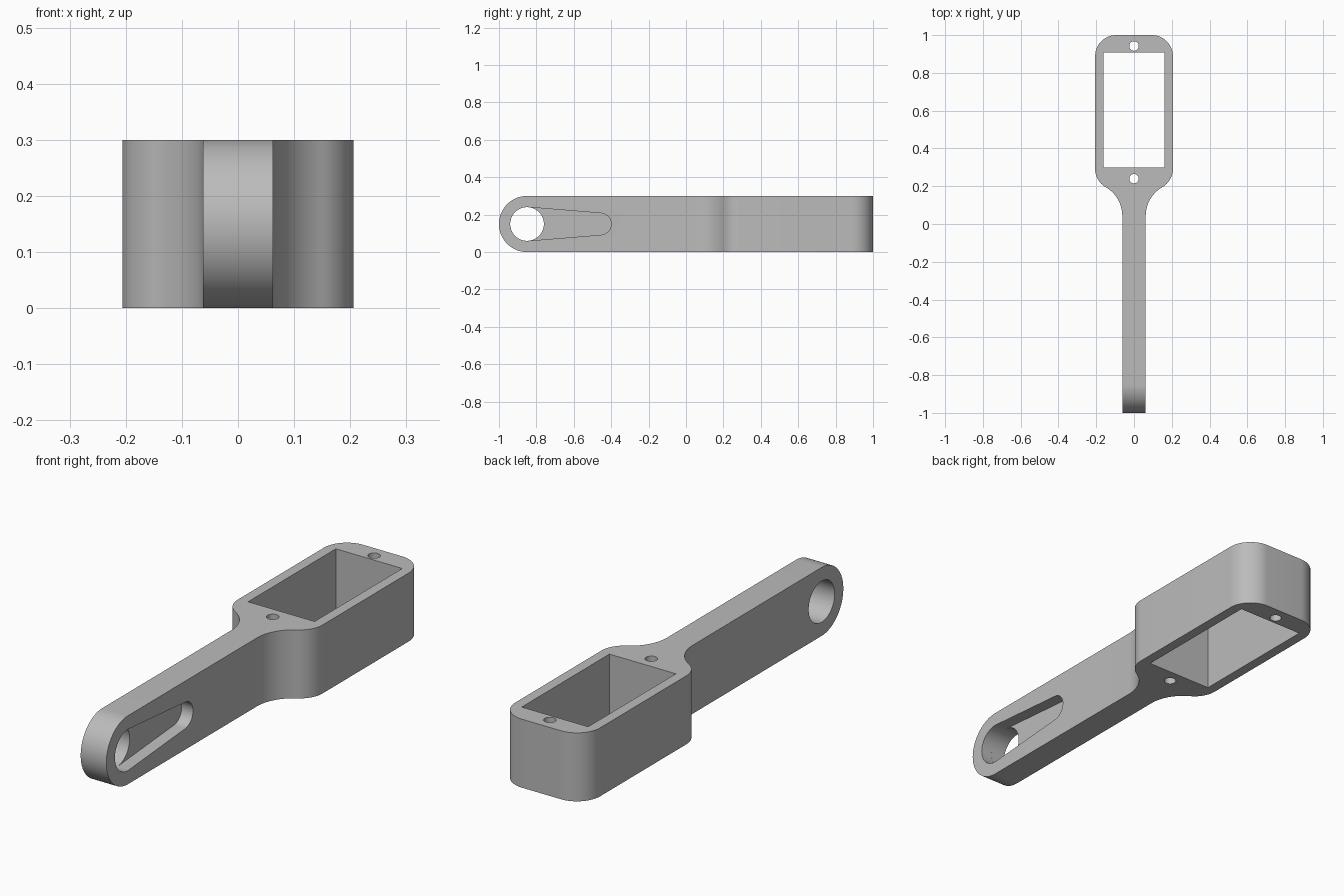
import bpy, bmesh, math
from mathutils import Vector

if "Cube" in bpy.data.objects:
    bpy.data.objects.remove(bpy.data.objects["Cube"])

grey = bpy.data.materials.new("grey plastic")
grey.diffuse_color = (0.5, 0.5, 0.5, 1)
grey.use_nodes = True
grey.node_tree.nodes["Principled BSDF"].inputs["Base Color"].default_value = grey.diffuse_color


def arc(cx, cy, r, a0, a1, n=16):
    """Points along an arc, angles in degrees."""
    angles = [math.radians(a0 + (a1 - a0) * i / n) for i in range(n + 1)]
    return [(cx + r * math.cos(a), cy + r * math.sin(a)) for a in angles]


def prism(name, profile, axis, lo, hi):
    """Extrude a closed profile: (x, y) along z, or (y, z) along x."""
    place = (lambda u, v, w: (u, v, w)) if axis == "z" else (lambda u, v, w: (w, u, v))
    bm = bmesh.new()
    face = bm.faces.new([bm.verts.new(place(u, v, lo)) for u, v in profile])
    out = bmesh.ops.extrude_face_region(bm, geom=[face])
    shift = Vector(place(0, 0, hi - lo))
    bmesh.ops.translate(bm, vec=shift, verts=[v for v in out["geom"] if isinstance(v, bmesh.types.BMVert)])
    bmesh.ops.recalc_face_normals(bm, faces=bm.faces)
    mesh = bpy.data.meshes.new(name)
    bm.to_mesh(mesh)
    bm.free()
    mesh.materials.append(grey)
    obj = bpy.data.objects.new(name, mesh)
    bpy.context.collection.objects.link(obj)
    return obj


# Dimensions
H, BAR, HEAD, R = 0.30, 0.062, 0.206, 0.112
INNER = HEAD - R

# Plan outline: handle, flared shoulder, rounded head (right half, then mirrored)
theta = math.radians(60)
flare = (INNER - BAR + R * math.cos(theta)) / (1 - math.cos(theta))
flare_y = 0.292 - (flare + R) * math.sin(theta)
half = [(BAR, -1.0)]
half += arc(BAR + flare, flare_y, flare, 180, 120)
half += arc(INNER, 0.292, R, -60, 0)[1:]
half += arc(INNER, 1 - R, R, 0, 90)
outline = half + [(-x, y) for x, y in reversed(half)]
holder = prism("holder_arm", outline, "z", 0, H)

# Rounded front end of the handle
side = arc(-0.85, H / 2, H / 2, 90, 270, 48) + [(1.1, 0), (1.1, H)]
side[0], side[48] = (-0.85, H + 0.0), (-0.85, 0.0)
cutters = [(prism("end_rounding", side, "x", -0.5, 0.5), "INTERSECT")]

# Rectangular window and two screw holes through the head
window = [(-0.161, 0.30), (0.161, 0.30), (0.161, 0.907), (-0.161, 0.907)]
cutters.append((prism("window_cutter", window, "z", -0.1, 0.4), "DIFFERENCE"))
for y in (0.24, 0.942):
    ring = arc(0, y, 0.025, 0, 360, 32)[:-1]
    cutters.append((prism("screw_cutter", ring, "z", -0.1, 0.4), "DIFFERENCE"))

# Tapered pocket on the right side, joined to the pivot hole
r0, r1, y0, y1 = 0.09, 0.058, -0.85, -0.458
tilt = math.degrees(math.asin((r0 - r1) / (y1 - y0)))
pocket = arc(y1, H / 2, r1, tilt - 90, 90 - tilt, 32)
pocket += arc(y0, H / 2, r0, 90 - tilt, 270 + tilt, 48)
cutters.append((prism("pocket_cutter", pocket, "x", BAR - 0.055, 0.2), "DIFFERENCE"))
pivot = arc(y0, H / 2, r0, 0, 360, 64)[:-1]
cutters.append((prism("pivot_cutter", pivot, "x", -0.2, 0.2), "DIFFERENCE"))

for cutter, operation in cutters:
    mod = holder.modifiers.new(cutter.name, "BOOLEAN")
    mod.operation, mod.object, mod.solver = operation, cutter, "EXACT"

# Bake the cuts and drop the cutters
baked = bpy.data.meshes.new_from_object(holder.evaluated_get(bpy.context.evaluated_depsgraph_get()))
holder.modifiers.clear()
holder.data = baked
for cutter, _ in cutters:
    bpy.data.objects.remove(cutter)

bpy.context.view_layer.objects.active = holder
holder.select_set(True)
bpy.ops.object.shade_smooth_by_angle(angle=math.radians(30))
